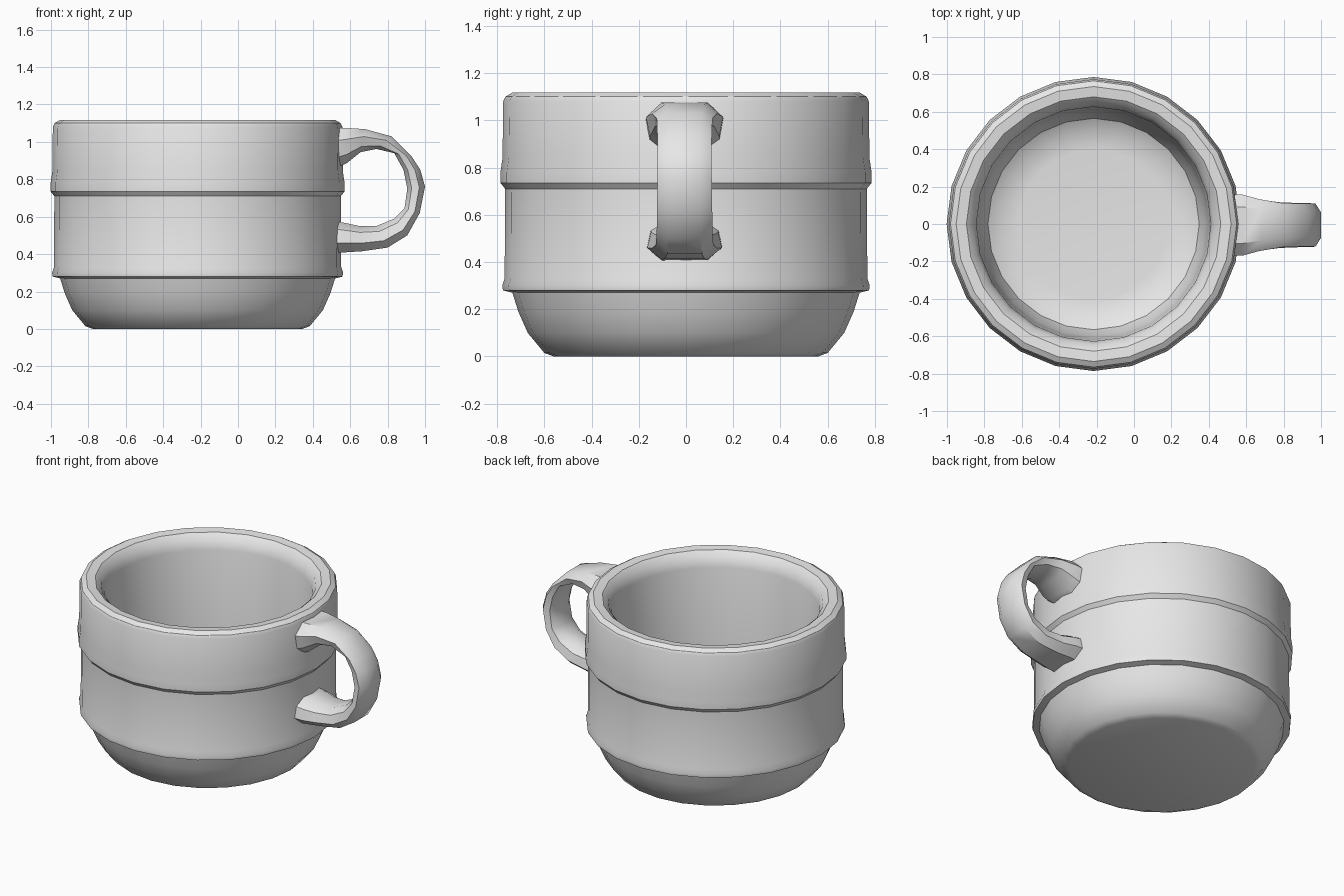
import bpy, bmesh, math

cube = bpy.data.objects.get("Cube")
if cube:
    bpy.data.objects.remove(cube, do_unlink=True)

CUP_X = -0.216
SIDES = 24

clay = bpy.data.materials.new("plain_grey")
clay.use_nodes = True
clay.diffuse_color = (0.8, 0.8, 0.8, 1)
clay.node_tree.nodes["Principled BSDF"].inputs["Base Color"].default_value = (0.8, 0.8, 0.8, 1)


def finish(bm, name, angle):
    bmesh.ops.recalc_face_normals(bm, faces=bm.faces)
    mesh = bpy.data.meshes.new(name)
    bm.to_mesh(mesh)
    bm.free()
    mesh.materials.append(clay)
    obj = bpy.data.objects.new(name, mesh)
    bpy.context.collection.objects.link(obj)
    bpy.ops.object.select_all(action="DESELECT")
    obj.select_set(True)
    bpy.context.view_layer.objects.active = obj
    bpy.ops.object.shade_smooth_by_angle(angle=math.radians(angle))
    return obj


def loft(bm, rings):
    """Join closed rings of points with quads and cap both ends."""
    loops = [[bm.verts.new(p) for p in ring] for ring in rings]
    n = len(loops[0])
    for a, b in zip(loops, loops[1:]):
        for i in range(n):
            j = (i + 1) % n
            bm.faces.new((a[i], a[j], b[j], b[i]))
    bm.faces.new(loops[0])
    bm.faces.new(loops[-1])


# Cup: (radius, height) from the underside, up the wall, over the rim, to the inner floor
profile = [
    (0.56, 0.0), (0.60, 0.015), (0.67, 0.10), (0.71, 0.19), (0.735, 0.27),
    (0.775, 0.28), (0.778, 0.30), (0.768, 0.33), (0.766, 0.71),
    (0.786, 0.735), (0.786, 0.78), (0.777, 0.84), (0.774, 1.08), (0.765, 1.10), (0.735, 1.118),
    (0.68, 1.112), (0.645, 1.08), (0.627, 1.02),
    (0.615, 0.40), (0.60, 0.24), (0.565, 0.15), (0.50, 0.11), (0.40, 0.10),
]
bm = bmesh.new()
loft(bm, [[(CUP_X + r * math.cos(math.tau * i / SIDES), r * math.sin(math.tau * i / SIDES), z)
           for i in range(SIDES)] for r, z in profile])
finish(bm, "cup_body", 32)

# Handle: outer point (x, z), inner point (x, z), half width
stations = [
    (0.50, 1.075, 0.50, 0.85, 0.165),
    (0.58, 1.075, 0.58, 0.885, 0.163),
    (0.68, 1.068, 0.655, 0.945, 0.138),
    (0.82, 1.03, 0.74, 0.962, 0.118),
    (0.93, 0.92, 0.835, 0.94, 0.115),
    (0.975, 0.85, 0.885, 0.85, 0.115),
    (1.0, 0.76, 0.905, 0.75, 0.115),
    (0.972, 0.62, 0.89, 0.645, 0.117),
    (0.905, 0.50, 0.835, 0.59, 0.118),
    (0.80, 0.435, 0.74, 0.55, 0.122),
    (0.66, 0.415, 0.65, 0.55, 0.138),
    (0.58, 0.41, 0.58, 0.565, 0.158),
    (0.50, 0.405, 0.50, 0.58, 0.16),
]
# Cross-section: (share of half width, share of the way from outer to inner)
section = [(-0.6, 0), (0.6, 0), (1, 0.32), (0.9, 0.75), (0.5, 1), (-0.5, 1), (-0.9, 0.75), (-1, 0.32)]
bm = bmesh.new()
loft(bm, [[(ox + (ix - ox) * t, w * s - 0.006, oz + (iz - oz) * t) for s, t in section]
          for ox, oz, ix, iz, w in stations])
finish(bm, "handle", 35)
